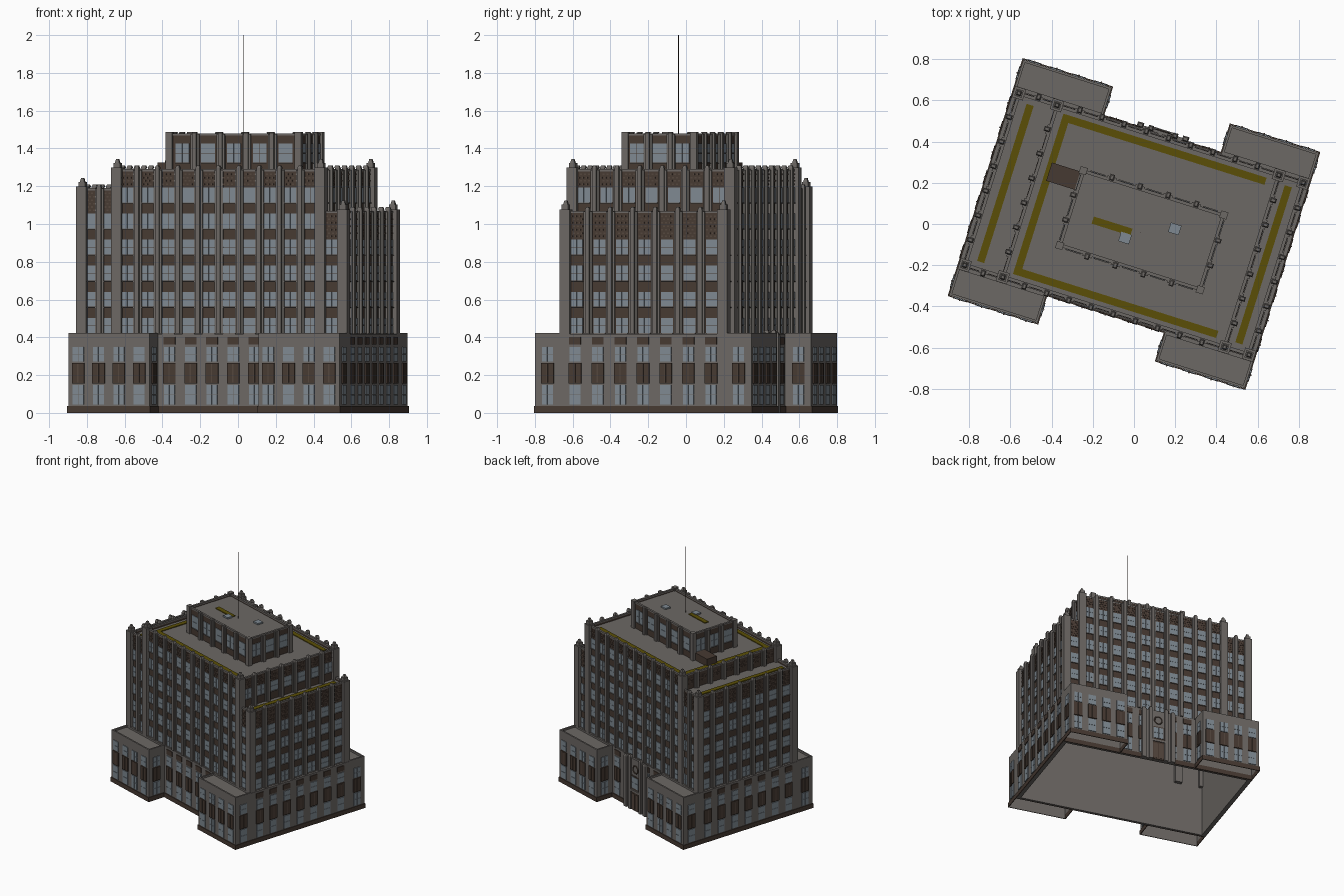
import bpy, math
from mathutils import Matrix

if "Cube" in bpy.data.objects:
    bpy.data.objects.remove(bpy.data.objects["Cube"])

PLAN = Matrix.Rotation(math.radians(-17.5), 4, 'Z')   # the building is turned in plan


def material(name, rgb):
    m = bpy.data.materials.new(name)
    m.diffuse_color = (*rgb, 1)
    m.use_nodes = True
    m.node_tree.nodes["Principled BSDF"].inputs["Base Color"].default_value = m.diffuse_color
    return m


MATS = [material("grey_stone", (0.150, 0.138, 0.128)),
        material("dark_brown", (0.062, 0.042, 0.032)),
        material("window_glass", (0.21, 0.25, 0.285)),
        material("ochre_strip", (0.105, 0.078, 0.002)),
        material("light_brown", (0.088, 0.061, 0.047))]
STONE, BROWN, GLASS, OCHRE, TAN = range(5)
BACK = -0.0005                                     # plates stop just outside the hollow shell
FACES = {"bottom": (3, 2, 1, 0), "top": (4, 5, 6, 7), "y0": (0, 1, 5, 4),
         "x1": (1, 2, 6, 5), "y1": (2, 3, 7, 6), "x0": (3, 0, 4, 7)}


class Part:
    """Collects boxes (optionally tapered or open on some sides) into one object."""
    def __init__(self, name, cx=0, cy=0, angle=0):
        self.name, self.v, self.f, self.m = name, [], [], []
        self.mat = PLAN @ Matrix.Translation((cx, cy, 0)) @ Matrix.Rotation(math.radians(angle), 4, 'Z')

    def box(self, x0, x1, y0, y1, z0, z1, mat=STONE, taper=0, skip=()):
        n, t = len(self.v), taper
        self.v += [(x0, y0, z0), (x1, y0, z0), (x1, y1, z0), (x0, y1, z0),
                   (x0 + t, y0 + t, z1), (x1 - t, y0 + t, z1), (x1 - t, y1 - t, z1), (x0 + t, y1 - t, z1)]
        for side, q in FACES.items():
            if side not in skip:
                self.f.append([n + i for i in q])
                self.m.append(mat)

    def ring(self, x0, x1, y0, y1, t, z0, z1, mat=STONE):
        for a, b, c, d in ((x0, x1, y0, y0 + t), (x0, x1, y1 - t, y1),
                           (x0, x0 + t, y0 + t, y1 - t), (x1 - t, x1, y0 + t, y1 - t)):
            self.box(a, b, c, d, z0, z1, mat)

    def done(self):
        me = bpy.data.meshes.new(self.name)
        me.from_pydata(self.v, [], self.f)
        for m in MATS:
            me.materials.append(m)
        me.polygons.foreach_set("material_index", self.m)
        ob = bpy.data.objects.new(self.name, me)
        ob.matrix_world = self.mat
        bpy.context.collection.objects.link(ob)
        return ob


def window(p, s, w, z0, z1, d=0.008):
    # four panes over the backing
    zm = (z0 + z1) / 2
    for a, b in ((s - w / 2, s - 0.001), (s + 0.001, s + w / 2)):
        p.box(a, b, -d, BACK, z0, zm - 0.0007, GLASS)
        p.box(a, b, -d, BACK, zm + 0.0007, z1, GLASS)


def facade(name, cx, cy, angle, length, n, z0, ztop, rows, deco=None, win=0.066, pier=0.046, rise=0.02):
    """Bays with brown backing, windows, ribbed piers and a parapet; outward is local -y."""
    p = Part(name, cx, cy, angle)
    h, bay = length / 2, length / n
    p.box(-h, h, -0.004, BACK, z0, ztop - 0.012, BROWN)
    p.box(-h, h, -0.004, 0.010, ztop - 0.026, ztop - 0.012, BROWN)
    p.box(-h, h, -0.006, 0.010, ztop - 0.012, ztop)
    for i in range(n):
        s = -h + bay * (i + 0.5)
        for a, b in rows:
            window(p, s, win, a, b)
            p.box(s - win / 2, s + win / 2, -0.012, BACK, a - 0.006, a - 0.001)
        if deco:                                   # studded brick panel under the parapet
            for r in range(int((ztop - 0.02 - deco) / 0.018)):
                for c in range(3):
                    x = s + (c - 1) * 0.022 + (0.006 if r % 2 else -0.006)
                    z = deco + 0.012 + r * 0.018
                    p.box(x - 0.005, x + 0.005, -0.008, BACK, z - 0.004, z + 0.004, TAN)
        if i:                                      # piers between bays
            s -= bay / 2
            q = pier / 4
            p.box(s - pier / 2, s + pier / 2, -0.014, BACK, z0, ztop - 0.003)
            p.box(s - q, s + q, -0.026, BACK, z0, ztop + rise * 0.3)
            p.box(s - q, s + q, -0.026, 0.004, ztop + rise * 0.3, ztop + rise, STONE, 0.005)
    return p.done()


def base_bays(name, cx, cy, angle, length, n, spandrel=False):
    """Flat stone wall of the lower storeys with glass and brown plates."""
    p = Part(name, cx, cy, angle)
    bay = length / n
    for i in range(n):
        s = -length / 2 + bay * (i + 0.5)
        window(p, s, 0.060, 0.045, 0.148, 0.006)
        p.box(s - 0.034, s + 0.034, -0.008, BACK, 0.155, 0.265, BROWN)
        p.box(s - 0.003, s + 0.003, -0.012, BACK, 0.16, 0.26, TAN)
        window(p, s, 0.060, 0.272, 0.35, 0.006)
        if spandrel:
            p.box(s - 0.032, s + 0.032, -0.006, BACK, 0.362, 0.402, BROWN)
    return p.done()


ROWS = [(0.424 + 0.138 * k, 0.503 + 0.138 * k) for k in range(6)]
U, V = 0.724, 0.438                                # tower wall planes
BU, BV, LV = 0.753, 0.455, 0.600                   # base ends, base long walls, lobe fronts

# block name, start, end, bays, parapet height, storeys, open sides (one hollow shell)
BLOCKS = [("left_wing", -U, -0.53, 2, 1.19, 5, ("bottom", "x1")),
          ("centre", -0.53, 0.60, 10, 1.29, 6, ("bottom", "x0", "x1")),
          ("right_wing", 0.60, U, 1, 1.07, 4, ("bottom", "x0"))]
for name, a, b, n, top, k, skip in BLOCKS:
    p = Part(name + "_core")
    p.box(a, b, -V, V, 0.0, top - 0.025, STONE, 0, skip)
    p.done()
    deco = ROWS[k - 1][1] + 0.005
    for side, ang in ((-1, 0), (1, 180)):
        facade(name + "_long_wall", (a + b) / 2, side * V, ang, b - a, n, 0.42, top, ROWS[:k], deco)

# end walls, and the centre block's ends above the wings
facade("right_end_wall", U, 0, 90, 2 * V, 7, 0.42, 1.07, ROWS[:4], ROWS[3][1] + 0.005)
facade("left_end_wall", -U, 0, -90, 2 * V, 7, 0.42, 1.19, ROWS[:5], ROWS[4][1] + 0.005)
facade("upper_right_end", 0.60, 0, 90, 2 * V, 7, 1.04, 1.29, ROWS[5:], ROWS[5][1] + 0.005)
facade("upper_left_end", -0.53, 0, -90, 2 * V, 7, 1.16, 1.29, [], 1.2)

# corner piers with stepped, tapering heads
p = Part("corner_piers")
for u, top in ((-U, 1.19), (-0.53, 1.29), (0.60, 1.29), (U, 1.07)):
    for v in (-V, V):
        for r, z0, z1, t in ((0.028, 0.4, top + 0.008, 0), (0.018, top + 0.008, top + 0.033, 0),
                             (0.012, top + 0.033, top + 0.054, 0.005)):
            p.box(u - r, u + r, v - r, v + r, z0, z1, STONE, t)
p.done()

# lower storeys: wall ring round the hollow tower and four open-bottomed corner lobes
p = Part("base_walls")
p.box(-BU, BU, V, BV, 0, 0.418)
p.box(-BU, BU, -BV, -V, 0, 0.418)
p.box(U, BU, -V, V, 0, 0.418)
p.box(-BU, -U, -V, V, 0, 0.418)
p.ring(-BU - 0.005, BU + 0.005, -BV - 0.006, BV + 0.006, 0.006, 0.0, 0.036, BROWN)
p.done()
for su in (-1, 1):
    base_bays("base_end_bays", su * BU, 0, su * 90, 0.88, 7, True)
    for sv in (-1, 1):
        p = Part("corner_lobe")
        u0, u1 = sorted((su * 0.302, su * BU))
        v0, v1 = sorted((sv * BV, sv * LV))
        p.box(u0, u1, v0, v1, 0.0, 0.408, STONE, 0, ("bottom",))
        p.ring(u0 - 0.005, u1 + 0.005, v0 - 0.006, v1 + 0.006, 0.0055, 0.0, 0.036, BROWN)
        p.ring(u0, u1, v0, v1, 0.012, 0.408, 0.423)
        p.done()
        base_bays("lobe_front_bays", su * 0.5275, sv * LV, 0 if sv < 0 else 180, 0.451, 4)
        base_bays("lobe_outer_bay", su * BU, sv * 0.53, su * 90, 0.14, 1)
        base_bays("lobe_inner_bay", su * 0.302, sv * 0.53, -su * 90, 0.14, 1)
for sv, ang in ((-1, 0), (1, 180)):
    base_bays("base_middle_bays", 0, sv * BV, ang, 0.59, 5, True)

# entrance portal at the back
p = Part("entrance_portal", 0, BV, 180)
p.box(-0.13, 0.13, -0.015, BACK, 0, 0.415)
for s in (-1, 1):
    for c, w, top in ((0.115, 0.016, 0.425), (0.062, 0.013, 0.44)):
        p.box(s * c - w, s * c + w, -0.027, BACK, 0, top - 0.015)
        p.box(s * c - w, s * c + w, -0.027, BACK, top - 0.015, top, STONE, 0.006)
p.box(-0.045, 0.045, -0.019, BACK, 0.0, 0.15, BROWN)
p.box(-0.05, 0.05, -0.025, BACK, 0.15, 0.165)
for x in (-0.022, 0.022):
    p.box(x - 0.018, x + 0.018, -0.021, BACK, 0.01, 0.135, TAN)
p.box(-0.047, 0.047, -0.017, BACK, 0.17, 0.28, BROWN)
window(p, 0, 0.08, 0.18, 0.27, 0.021)
p.done()
bpy.ops.mesh.primitive_torus_add(major_segments=16, minor_segments=6, major_radius=0.03, minor_radius=0.005)
ring = bpy.context.object
ring.name = "portal_ring"
ring.data.materials.append(MATS[BROWN])
ring.matrix_world = PLAN @ Matrix.Translation((0, BV + 0.016, 0.335)) @ Matrix.Rotation(math.pi / 2, 4, 'X')

# penthouse
A, B, C, D = -0.313, 0.403, -0.208, 0.173
p = Part("penthouse_core")
p.box(A, B, C, D, 1.266, 1.462, STONE, 0, ("bottom",))
for u in (A, B):
    for v in (C, D):
        p.box(u - 0.018, u + 0.018, v - 0.018, v + 0.018, 1.266, 1.488)
p.done()
for cx, cy, ang, length, n in (((A + B) / 2, C, 0, B - A, 5), ((A + B) / 2, D, 180, B - A, 5),
                               (B, (C + D) / 2, 90, D - C, 3), (A, (C + D) / 2, -90, D - C, 3)):
    facade("penthouse_wall", cx, cy, ang, length, n, 1.266, 1.48, [(1.325, 1.425)],
           None, 0.076, 0.046, 0.008)

# roof details: ochre strips, plant box, skylights and mast
p = Part("roof_strips")
w, r1, r2, r3, r4 = 0.018, 1.1655, 1.0455, 1.2655, 1.4625
p.box(-0.655 - w, -0.655 + w, -0.40, 0.40, r1, r1 + 0.006, OCHRE)
p.box(0.66 - w, 0.66 + w, -0.40, 0.40, r2, r2 + 0.006, OCHRE)
p.box(-0.47 - w, -0.47 + w, -0.39 - w, 0.39 + w, r3, r3 + 0.006, OCHRE)
for v in (-0.39, 0.39):
    p.box(-0.47 + w, 0.547, v - w, v + w, r3, r3 + 0.006, OCHRE)
p.box(-0.197, 0.0, -0.042 - w, -0.042 + w, r4, r4 + 0.006, OCHRE)
p.done()
p = Part("roof_plant_box")
p.box(-0.47, -0.325, 0.072, 0.165, r3, 1.325, BROWN)
p.done()
p = Part("skylights")
for u, v in ((-0.021, -0.078), (0.196, 0.037)):
    p.box(u - 0.027, u + 0.027, v - 0.024, v + 0.024, r4, 1.474, GLASS)
p.done()
p = Part("mast")
p.box(0.039, 0.043, -0.031, -0.027, r4, 2.0, BROWN)
p.done()
